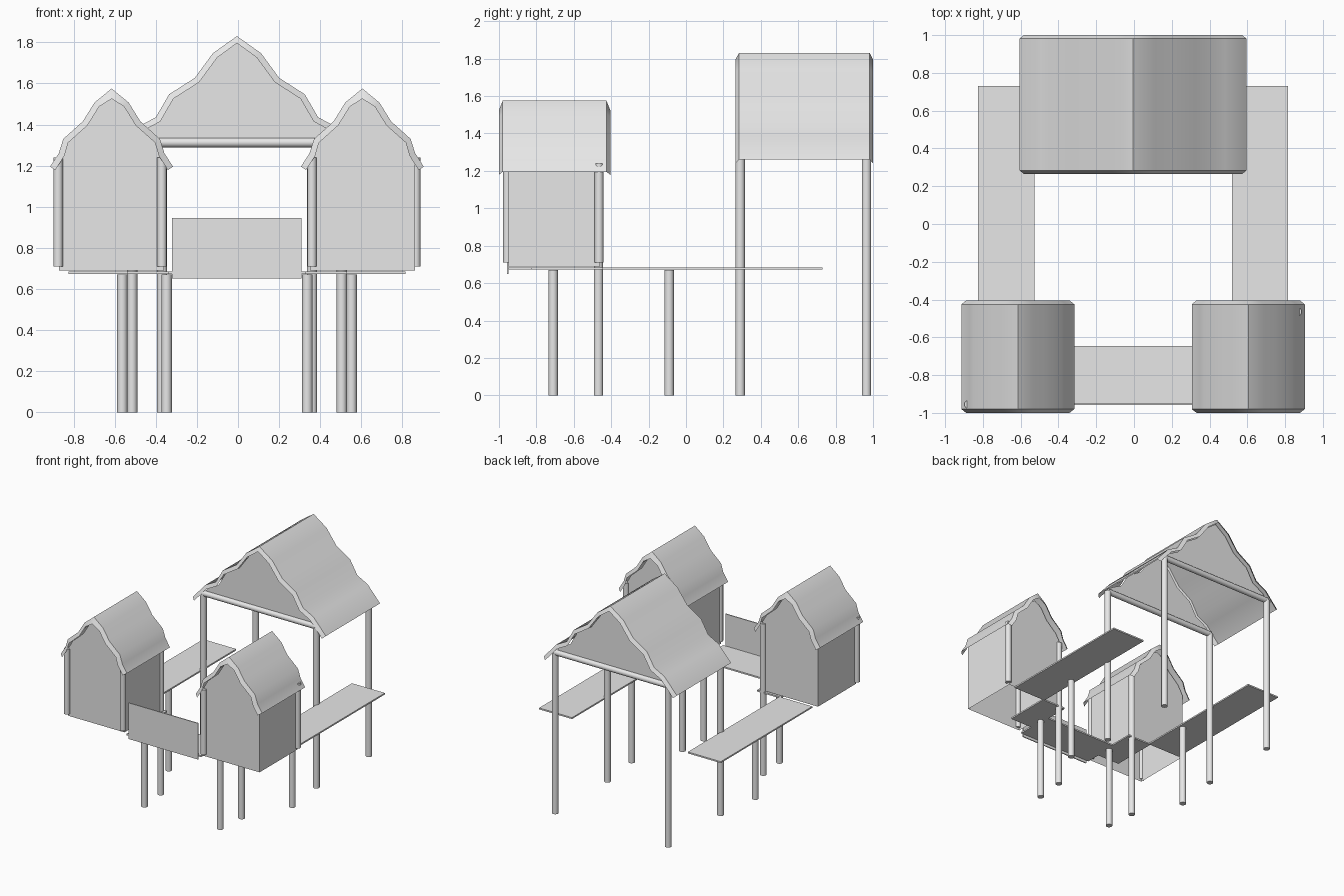
import bpy, bmesh, math
from mathutils import Vector

cube = bpy.data.objects.get("Cube")
if cube:
    bpy.data.objects.remove(cube, do_unlink=True)

CX = -0.005  # mirror line of the whole model
grey = bpy.data.materials.new("plain grey")
grey.use_nodes = True
grey.diffuse_color = (0.8, 0.8, 0.8, 1)
grey.node_tree.nodes["Principled BSDF"].inputs["Base Color"].default_value = (0.8, 0.8, 0.8, 1)


def finish(bm, name, smooth=False):
    mesh = bpy.data.meshes.new(name)
    bm.to_mesh(mesh)
    bm.free()
    mesh.materials.append(grey)
    obj = bpy.data.objects.new(name, mesh)
    bpy.context.collection.objects.link(obj)
    if smooth:
        bpy.ops.object.select_all(action="DESELECT")
        obj.select_set(True)
        bpy.context.view_layer.objects.active = obj
        bpy.ops.object.shade_smooth_by_angle(angle=math.radians(40))
    return obj


def rod(name, a, b, r=0.025):
    a, b = Vector(a), Vector(b)
    d = b - a
    bm = bmesh.new()
    bmesh.ops.create_cone(bm, cap_ends=True, segments=16, radius1=r, radius2=r, depth=d.length)
    bmesh.ops.rotate(bm, matrix=d.to_track_quat("Z", "Y").to_matrix(), verts=bm.verts)
    bmesh.ops.translate(bm, vec=(a + b) / 2, verts=bm.verts)
    finish(bm, name, True)


def post(name, x, y, z0, z1, r=0.025):
    rod(name, (x, y, z0), (x, y, z1), r)


def slab(name, x0, x1, y0, y1, z0, z1):
    bm = bmesh.new()
    bmesh.ops.create_cube(bm, size=1)
    for v in bm.verts:
        v.co = ((x0 + x1) / 2 + v.co.x * (x1 - x0), (y0 + y1) / 2 + v.co.y * (y1 - y0),
                (z0 + z1) / 2 + v.co.z * (z1 - z0))
    finish(bm, name)


def mirrored(half):
    return [(-x, z) for x, z in reversed(half[1:])] + half


def inset(half, d, drop):
    """Half roof profile moved inwards along its normals."""
    out = [(0, half[0][1] - drop)]
    for i in range(1, len(half)):
        p, q = Vector(half[i - 1]), Vector(half[min(i + 1, len(half) - 1)])
        t = (q - p).normalized()
        out.append((half[i][0] + t.y * d, half[i][1] - t.x * d))
    return out


def roof(name, x, half, inner, y0, y1, lip):
    """Wavy sheet with a rim bent inwards at both ends."""
    bm = bmesh.new()
    rows = []
    for prof, y in ((inner, y0), (half, y0 + lip), (half, y1 - lip), (inner, y1)):
        rows.append([bm.verts.new((x + px, y, pz)) for px, pz in mirrored(prof)])
    for a, b in zip(rows, rows[1:]):
        for i in range(len(a) - 1):
            bm.faces.new((a[i], a[i + 1], b[i + 1], b[i]))
    bmesh.ops.recalc_face_normals(bm, faces=bm.faces)
    if sum(f.normal.z for f in bm.faces) < 0:
        bmesh.ops.reverse_faces(bm, faces=bm.faces)
    finish(bm, name, True)


def gables(name, x, half, y0, y1, walls):
    """Two end walls, joined by side walls when asked."""
    bm = bmesh.new()
    ends = [[bm.verts.new((x + px, y, pz)) for px, pz in mirrored(half)] for y in (y0, y1)]
    a, b = ends
    bm.faces.new(a[::-1])
    bm.faces.new(b)
    if walls:
        for i in (0, len(a) - 2):
            bm.faces.new((a[i], a[i + 1], b[i + 1], b[i]))
    bmesh.ops.recalc_face_normals(bm, faces=bm.faces)
    finish(bm, name)


# Two front huts
hut = [(0, 1.575), (0.083, 1.507), (0.14, 1.415), (0.235, 1.33), (0.257, 1.26), (0.299, 1.195)]
hut_in = inset(hut, 0.03, 0.05)
for side, label in ((-1, "right"), (1, "left")):
    x = CX + side * 0.61
    roof(label + "_hut_roof", x, hut, hut_in, -1.0, -0.405, 0.02)
    wall = hut_in[:4] + [(0.255, 1.235), (0.255, 0.69)]
    gables(label + "_hut_walls", x, wall, -0.95, -0.46, True)
    inner_x, outer_x = CX + side * 0.365, CX + side * 0.87
    post(label + "_hut_front_post", inner_x, -0.955, 0.71, 1.24, 0.023)
    outer_y = -0.955 if side < 0 else -0.465
    post(label + "_hut_outer_post", outer_x, outer_y, 0.71, 1.24, 0.023)
    post(label + "_hut_back_post", inner_x, -0.468, 0, 1.24)

    # Decks and their legs
    post(label + "_deck_leg", CX + side * 0.342, -0.71, 0, 0.67)
    post(label + "_walkway_leg", CX + side * 0.558, -0.09, 0, 0.67)
    xs = sorted((CX + side * 0.32, CX + side * 0.535))
    slab(label + "_hut_deck", *xs, -0.83, -0.45, 0.672, 0.684)
    xs = sorted((CX + side * 0.523, CX + side * 0.82))
    slab(label + "_walkway", *xs, -0.45, 0.73, 0.672, 0.684)

    # Tall shelter posts
    for y, end in ((0.29, "front"), (0.965, "back")):
        post(f"{label}_shelter_{end}_post", CX + side * 0.51, y, 0, 1.31)

# Front walkway and railing panel
slab("front_walkway", -0.34, 0.33, -0.95, -0.645, 0.672, 0.684)
slab("front_panel", -0.32, 0.31, -0.957, -0.949, 0.65, 0.945)

# Shelter roof, gables and beams
big = [(0, 1.83), (0.117, 1.747), (0.205, 1.627), (0.33, 1.547), (0.395, 1.435),
       (0.488, 1.386), (0.6, 1.26)]
big_in = inset(big, 0.03, 0.034)
roof("shelter_roof", CX, big, big_in, 0.265, 1.0, 0.018)
gables("shelter_gables", CX, big_in[:6] + [(0.51, 1.31)], 0.29, 0.965, False)
for y, end in ((0.29, "front"), (0.965, "back")):
    rod(f"shelter_{end}_beam", (CX - 0.51, y, 1.312), (CX + 0.51, y, 1.312), 0.023)
